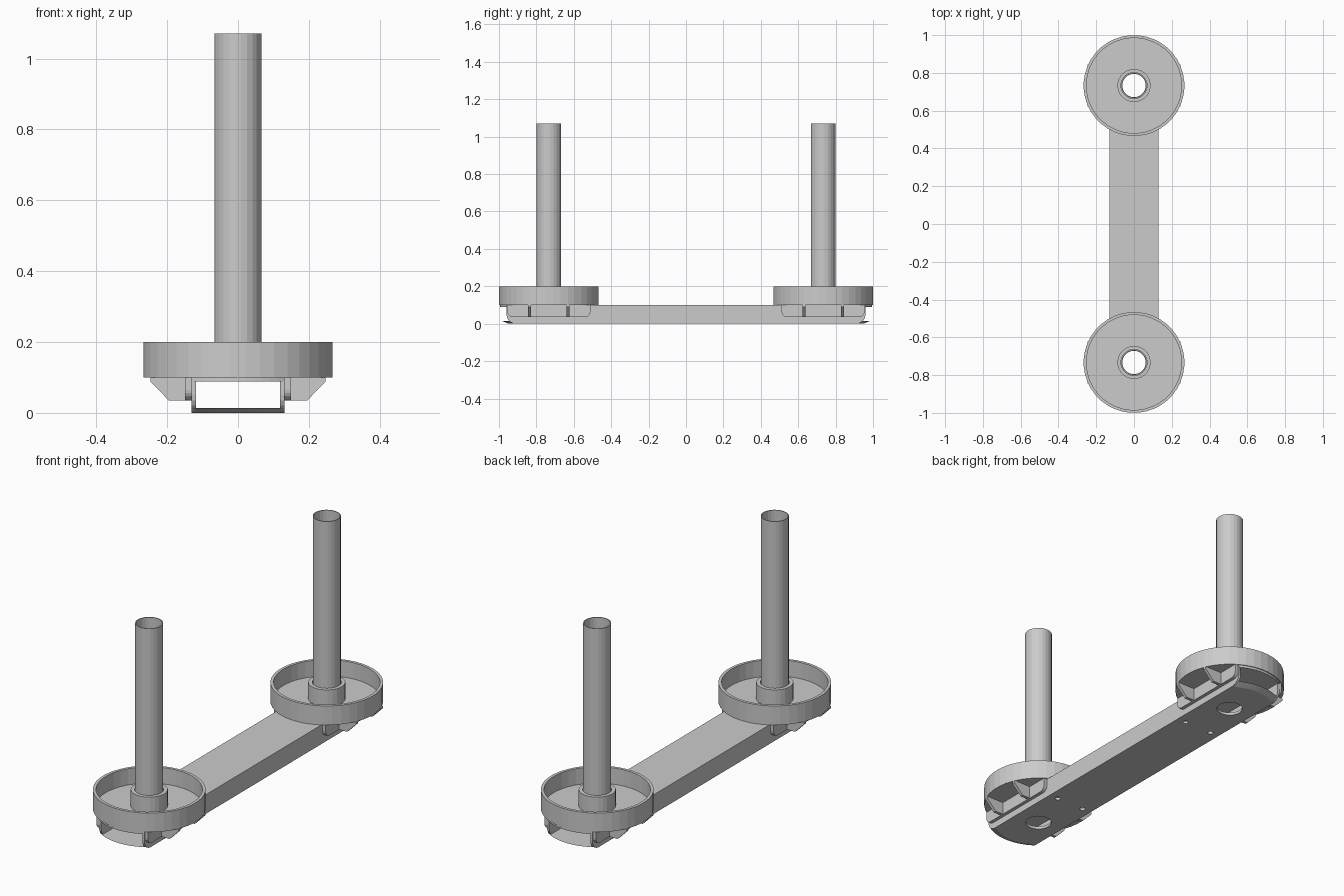
import bpy, bmesh
from math import pi, sin, cos, asin, sqrt

if "Cube" in bpy.data.objects:
    bpy.data.objects.remove(bpy.data.objects["Cube"])

CY = 0.733      # distance of each post from the middle
HALF = 0.131    # half width of the beam


def make(name, bm):
    bmesh.ops.recalc_face_normals(bm, faces=bm.faces)
    me = bpy.data.meshes.new(name)
    bm.to_mesh(me)
    bm.free()
    ob = bpy.data.objects.new(name, me)
    bpy.context.collection.objects.link(ob)
    return ob


def lathe(name, profile, cy, n):
    """Closed (radius, z) profile turned around a vertical axis at y = cy."""
    bm = bmesh.new()
    rings = []
    for i in range(n):
        a = 2 * pi * (i + 0.5) / n
        rings.append([bm.verts.new((r * cos(a), cy + r * sin(a), z)) for r, z in profile])
    m = len(profile)
    for i in range(n):
        p, q = rings[i], rings[(i + 1) % n]
        for k in range(m):
            bm.faces.new((p[k], q[k], q[(k + 1) % m], p[(k + 1) % m]))
    return make(name, bm)


def loft(name, a, b):
    """Solid between two matching loops of 3D points."""
    bm = bmesh.new()
    va = [bm.verts.new(p) for p in a]
    vb = [bm.verts.new(p) for p in b]
    n = len(va)
    bm.faces.new(va)
    bm.faces.new(vb)
    for i in range(n):
        j = (i + 1) % n
        bm.faces.new((va[i], va[j], vb[j], vb[i]))
    return make(name, bm)


def outline(r, z):
    """Beam plan: straight sides with arc ends of radius r around the posts."""
    a0 = asin(HALF / r)
    arc = [(r * sin(a0 * t / 6), CY + r * cos(a0 * t / 6)) for t in range(-6, 7)]
    return [(x, y, z) for x, y in arc] + [(-x, -y, z) for x, y in arc]


def drill(ob, spots):
    """Cut round vertical holes given as (x, y, radius, sides)."""
    bm = bmesh.new()
    for x, y, r, n in spots:
        res = bmesh.ops.create_cone(bm, cap_ends=True, segments=n, radius1=r, radius2=r, depth=0.5)
        bmesh.ops.translate(bm, verts=res["verts"], vec=(x, y, 0))
    cutter = make("hole_cutter", bm)
    cutter.hide_render = True
    mod = ob.modifiers.new("holes", "BOOLEAN")
    mod.operation = "DIFFERENCE"
    mod.solver = "EXACT"
    mod.object = cutter
    bpy.context.view_layer.objects.active = ob
    bpy.ops.object.modifier_apply(modifier=mod.name)
    bpy.data.objects.remove(cutter)


def slab_profile(y0, y1, z0, z1, r):
    """Side profile (y, z) with the two lower corners rounded."""
    pts = [(y1, z1)]
    for k in range(6):
        a = pi / 2 * k / 5
        pts.append((y1 - r + r * cos(a), z0 + r - r * sin(a)))
    for k in range(6):
        a = pi / 2 * k / 5
        pts.append((y0 + r - r * sin(a), z0 + r - r * cos(a)))
    return pts + [(y0, z1)]


def upright(name, x0, x1, prof):
    return loft(name, [(x0, y, z) for y, z in prof], [(x1, y, z) for y, z in prof])


# hollow beam: bottom, top and two side walls
posts = [(0, s * CY, 0.063, 24) for s in (-1, 1)]
screws = [(sx * 0.08, sy * 0.49, 0.014, 12) for sx in (-1, 1) for sy in (-1, 1)]
bottom = loft("beam_bottom", outline(0.215, 0), outline(0.25, 0.014))
drill(bottom, posts + screws)
top = loft("beam_top", outline(0.262, 0.088), outline(0.262, 0.1))
drill(top, posts)
wall_end = CY + sqrt(0.262 ** 2 - HALF ** 2)
for s in (-1, 1):
    upright("beam_side", s * 0.119, s * HALF, slab_profile(-wall_end, wall_end, 0, 0.1, 0.05))

for sy in (-1, 1):
    cy = sy * CY
    # round tray, collar and post
    lathe("tray", [(0.063, 0.1), (0.267, 0.1), (0.267, 0.2), (0.252, 0.2),
                   (0.252, 0.115), (0.063, 0.115)], cy, 40)
    lathe("collar", [(0.069, 0.112), (0.088, 0.112), (0.088, 0.2), (0.069, 0.2)], cy, 24)
    lathe("post", [(0.062, 0.105), (0.0665, 0.105), (0.0665, 1.07), (0.062, 1.07)], cy, 24)
    for sx in (-1, 1):
        # guide plate beside the beam
        upright("guide_plate", sx * HALF, sx * 0.149,
                slab_profile(cy - 0.222, cy + 0.222, 0.035, 0.1, 0.03))
        # tapered ribs under the tray
        rib = [(0.145, 0.1), (0.247, 0.1), (0.247, 0.088), (0.195, 0.035), (0.145, 0.035)]
        for o in (-0.103, 0.103):
            loft("rib", [(sx * x, cy + o - 0.008, z) for x, z in rib],
                 [(sx * x, cy + o + 0.008, z) for x, z in rib])
